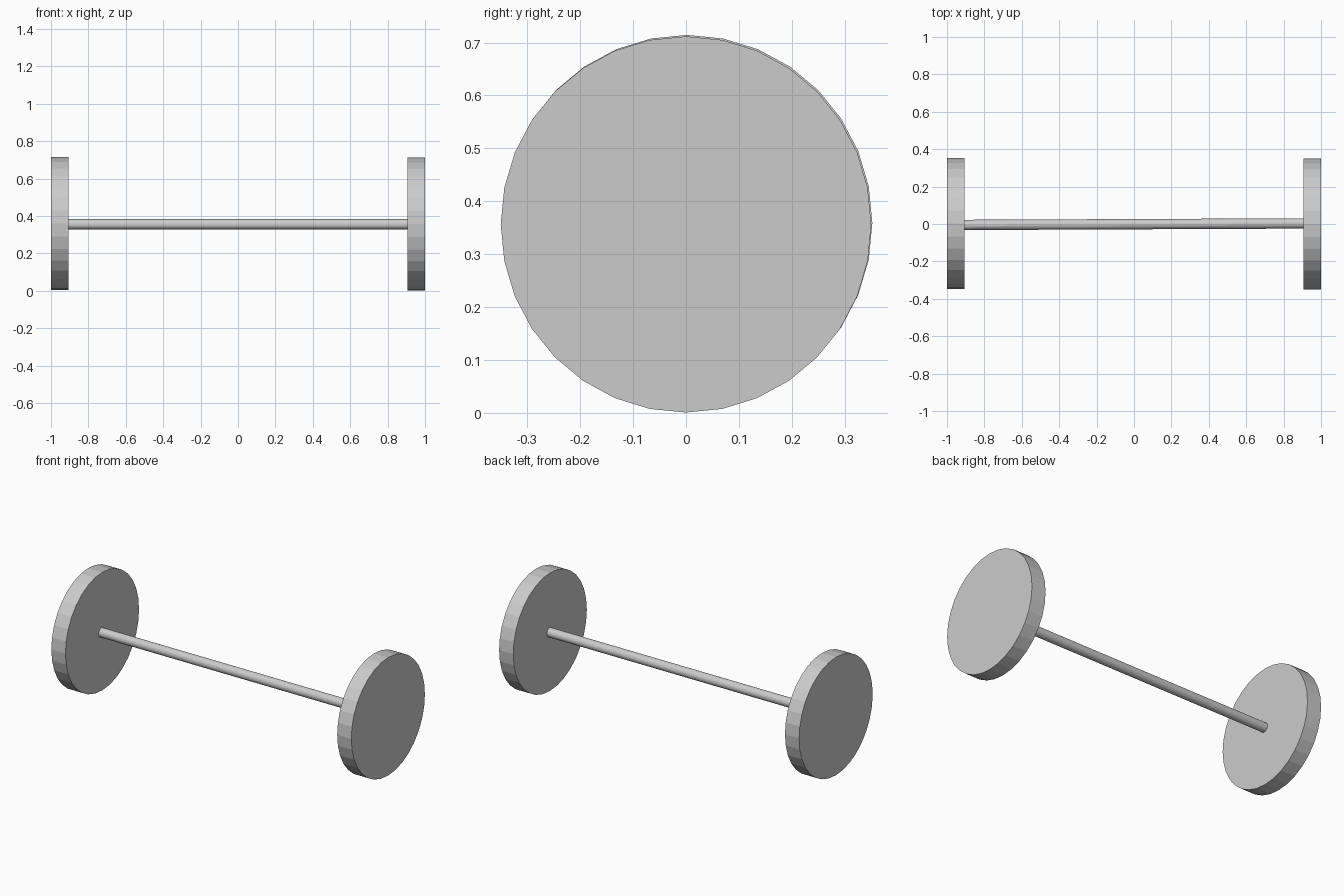
import bpy, math
from mathutils import Matrix, Vector

if "Cube" in bpy.data.objects:
    bpy.data.objects.remove(bpy.data.objects["Cube"])


def rod_between(name, a, b, radius, sides=32, y_scale=1.0):
    """Flat-shaded cylinder from point a to point b."""
    a, b = Vector(a), Vector(b)
    axis = b - a
    bpy.ops.mesh.primitive_cylinder_add(vertices=sides, radius=radius, depth=axis.length)
    ob = bpy.context.object
    ob.name = name
    # lay the cylinder along x, squash its width, then aim and place it
    lay = Matrix.Rotation(math.pi / 2, 4, 'Y')
    squash = Matrix.Diagonal((1, y_scale, 1, 1))
    aim = Vector((1, 0, 0)).rotation_difference(axis).to_matrix().to_4x4()
    ob.data.transform(Matrix.Translation((a + b) / 2) @ aim @ squash @ lay)
    return ob


# wheels, very slightly taller than wide
for name, x0, x1, y, z in (("left_wheel", -1.0, -0.906, 0.002, 0.3588),
                           ("right_wheel", 0.906, 1.0, 0.0, 0.3562)):
    rod_between(name, (x0, y, z), (x1, y, z), 0.3555, y_scale=0.985)

# axle, running a touch askew between the wheels
rod_between("axle", (-0.91, -0.005, 0.355), (0.91, 0.003, 0.355), 0.0275)
